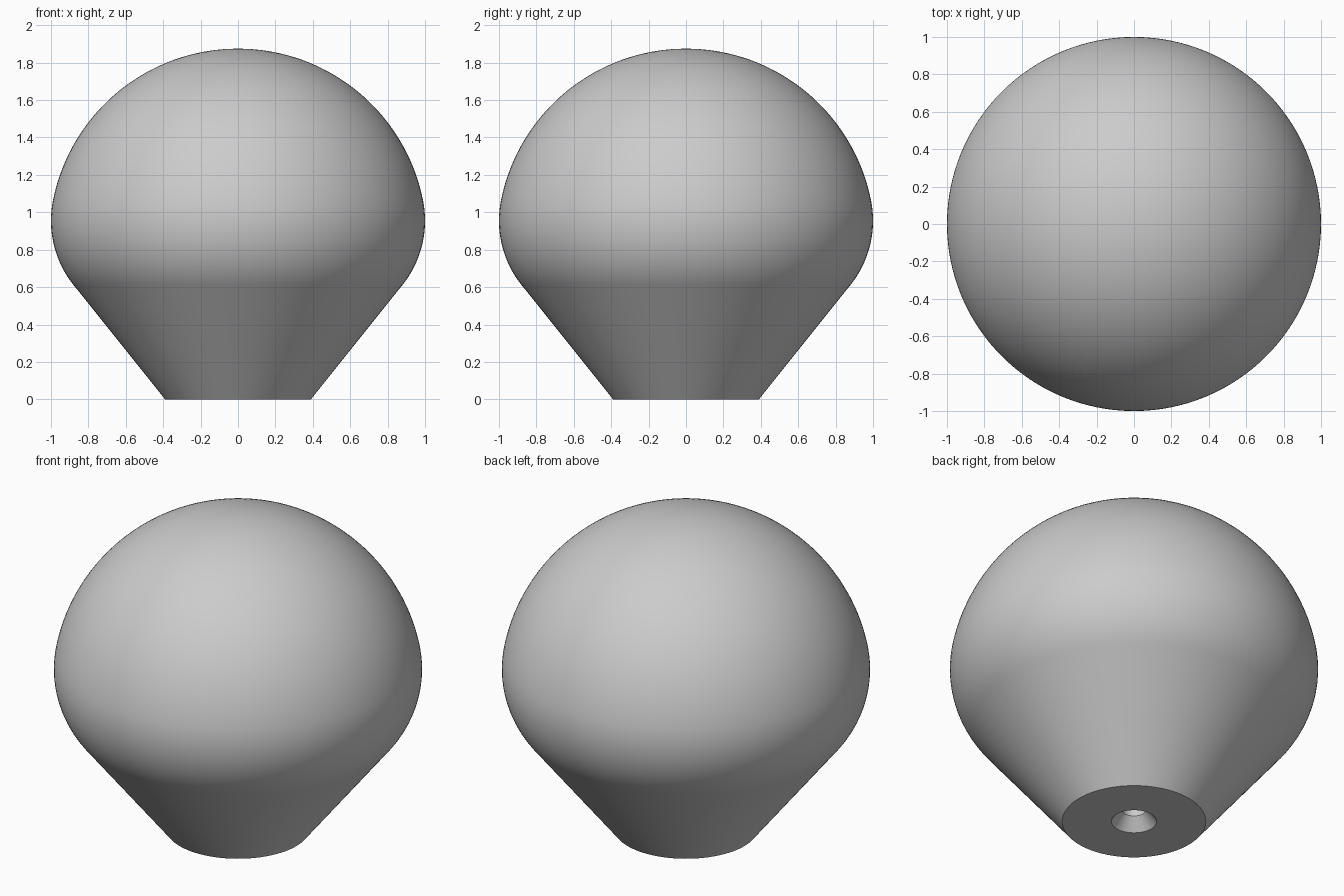
import bpy
import bmesh
from math import sin, cos, radians, pi
from mathutils import Matrix, Vector

if "Cube" in bpy.data.objects:
    bpy.data.objects.remove(bpy.data.objects["Cube"])


def make_material(name, colour):
    mat = bpy.data.materials.new(name)
    mat.use_nodes = True
    mat.diffuse_color = colour
    mat.node_tree.nodes["Principled BSDF"].inputs["Base Color"].default_value = colour
    return mat


def arc(radius, centre_r, centre_z, start, end, steps):
    """Profile points (r, z) along an arc, angles in degrees from horizontal."""
    angles = [radians(start + (end - start) * i / steps) for i in range(steps + 1)]
    return [(centre_r + radius * cos(a), centre_z + radius * sin(a)) for a in angles]


def lathe(name, profile, material, steps=128):
    """Spin a profile of (r, z) points around the z axis."""
    bm = bmesh.new()
    verts = [bm.verts.new((max(r, 0), 0, z)) for r, z in profile]
    edges = [bm.edges.new(pair) for pair in zip(verts, verts[1:])]
    bmesh.ops.spin(bm, geom=verts + edges, axis=(0, 0, 1), cent=(0, 0, 0),
                   angle=2 * pi, steps=steps, use_merge=True)
    bmesh.ops.remove_doubles(bm, verts=bm.verts, dist=1e-5)
    bmesh.ops.recalc_face_normals(bm, faces=bm.faces)
    mesh = bpy.data.meshes.new(name)
    bm.to_mesh(mesh)
    bm.free()
    mesh.materials.append(material)
    obj = bpy.data.objects.new(name, mesh)
    bpy.context.collection.objects.link(obj)
    bpy.ops.object.select_all(action="DESELECT")
    obj.select_set(True)
    bpy.context.view_layer.objects.active = obj
    bpy.ops.object.shade_smooth_by_angle(angle=radians(30))
    return obj


grey = make_material("plain grey", (0.6, 0.6, 0.6, 1))

# Screw hole with a countersunk mouth, then the flat base
profile = [(0, 0.8), (0.065, 0.8), (0.065, 0.072), (0.123, 0), (0.39, 0)]
# Tapered neck running tangent into the rounded shoulder
profile += arc(0.55, 0.45, 0.955, -40, 11.2, 20)
# Domed crown
profile += arc(1.009, 0, 0.866, 11.2, 90, 36)[1:]

lathe("knob", profile, grey)
